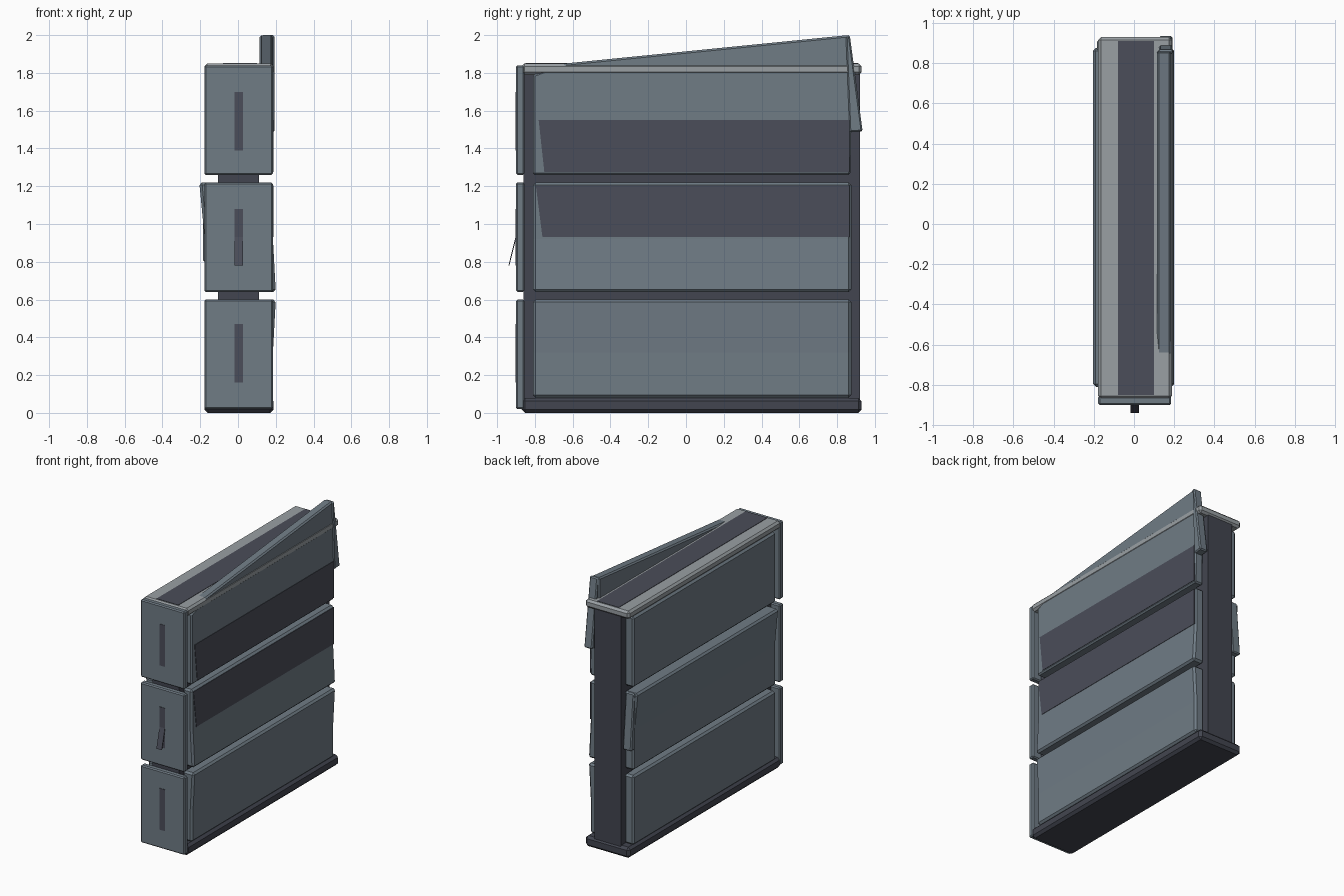
import bpy, bmesh
from mathutils import Vector

if "Cube" in bpy.data.objects:
    bpy.data.objects.remove(bpy.data.objects["Cube"])


def material(name, rgb):
    m = bpy.data.materials.new(name)
    m.diffuse_color = (*rgb, 1)
    m.use_nodes = True
    m.node_tree.nodes["Principled BSDF"].inputs["Base Color"].default_value = m.diffuse_color
    return m


PANEL = material("blue grey panel", (0.16, 0.20, 0.235))
DARK = material("dark frame", (0.055, 0.06, 0.08))
STRIPE = material("dark stripe", (0.07, 0.075, 0.10))
LIGHT = material("light grey rail", (0.32, 0.35, 0.37))


def prism(name, pts, axis, lo, hi, mat, bevel=0.0):
    """Extrude a 2D outline along x (points y,z) or along y (points x,z)."""
    def place(p, d):
        return Vector((d, p[0], p[1])) if axis == "x" else Vector((p[0], d, p[1]))
    bm = bmesh.new()
    a = [bm.verts.new(place(p, lo)) for p in pts]
    b = [bm.verts.new(place(p, hi)) for p in pts]
    n = len(pts)
    bm.faces.new(a)
    bm.faces.new(b[::-1])
    for i in range(n):
        j = (i + 1) % n
        bm.faces.new((a[j], a[i], b[i], b[j]))
    bmesh.ops.recalc_face_normals(bm, faces=bm.faces)
    me = bpy.data.meshes.new(name)
    bm.to_mesh(me)
    bm.free()
    me.materials.append(mat)
    ob = bpy.data.objects.new(name, me)
    bpy.context.collection.objects.link(ob)
    if bevel:
        mod = ob.modifiers.new("chamfer", "BEVEL")
        mod.width = bevel
        mod.segments = 1
        mod.limit_method = "ANGLE"
        mod.angle_limit = 0.8
    return ob


def box(name, x0, x1, y0, y1, z0, z1, mat, bevel=0.0):
    return prism(name, [(x0, z0), (x1, z0), (x1, z1), (x0, z1)], "y", y0, y1, mat, bevel)


# core slab with top and bottom rails
box("core", -0.105, 0.112, -0.86, 0.92, 0.03, 1.80, DARK)
box("bottom_rail", -0.178, 0.188, -0.87, 0.93, 0.0, 0.08, DARK, 0.018)
box("top_rail", -0.178, 0.188, -0.87, 0.93, 1.79, 1.85, LIGHT, 0.015)
box("top_stripe", -0.08, 0.10, -0.85, 0.91, 1.845, 1.853, STRIPE)


# side panels, with some edges bent outward
def side_panel(name, inner, outer, z0, z1, bend_low=0.0, bend_high=0.0):
    s = 1 if outer > 0 else -1
    mid = z0 + 0.28 if bend_low else z1 - 0.28
    pts = [(inner, z0), (outer + s * bend_low, z0), (outer, mid),
           (outer + s * bend_high, z1), (inner, z1)]
    prism(name, pts, "y", -0.81, 0.875, PANEL, 0.014)


side_panel("right_lower_panel", 0.11, 0.185, 0.08, 0.60, bend_high=0.015)
side_panel("right_middle_panel", 0.11, 0.185, 0.64, 1.22, bend_low=0.015)
side_panel("left_lower_panel", -0.10, -0.178, 0.08, 0.60)
side_panel("left_middle_panel", -0.10, -0.178, 0.64, 1.22, bend_high=0.027)
side_panel("left_upper_panel", -0.10, -0.178, 1.26, 1.79)

# torn upper right panel rising above the rail
prism("right_upper_panel",
      [(-0.81, 1.26), (0.87, 1.26), (0.875, 1.50), (0.86, 2.0), (-0.64, 1.85), (-0.81, 1.79)],
      "x", 0.115, 0.185, PANEL, 0.01)

# leaning end strips at the back
prism("right_end_strip", [(0.865, 1.485), (0.935, 1.49), (0.867, 2.0), (0.845, 1.998)],
      "x", 0.125, 0.192, PANEL, 0.008)
prism("left_end_strip", [(0.86, 0.80), (0.915, 0.80), (0.88, 1.22), (0.86, 1.22)],
      "x", -0.185, -0.115, PANEL, 0.008)

# painted band on the right side
prism("right_upper_band", [(-0.75, 1.275), (0.865, 1.275), (0.865, 1.55), (-0.78, 1.55)],
      "x", 0.182, 0.188, STRIPE)
prism("right_middle_band", [(-0.76, 0.93), (0.865, 0.93), (0.865, 1.205), (-0.795, 1.205)],
      "x", 0.182, 0.188, STRIPE)

# front panels and their handles
for label, z0, z1, h0, h1 in (("lower", 0.02, 0.60, 0.16, 0.47),
                              ("middle", 0.64, 1.22, 0.78, 1.08),
                              ("upper", 1.26, 1.84, 1.39, 1.70)):
    box(f"front_{label}_panel", -0.178, 0.185, -0.90, -0.855, z0, z1, PANEL, 0.008)
    box(f"front_{label}_handle", -0.018, 0.026, -0.903, -0.898, h0, h1, STRIPE)

# loose strip bent away from the middle handle
prism("loose_handle_strip", [(-0.898, 0.93), (-0.903, 0.93), (-0.940, 0.78), (-0.935, 0.78)],
      "x", -0.018, 0.026, STRIPE)
